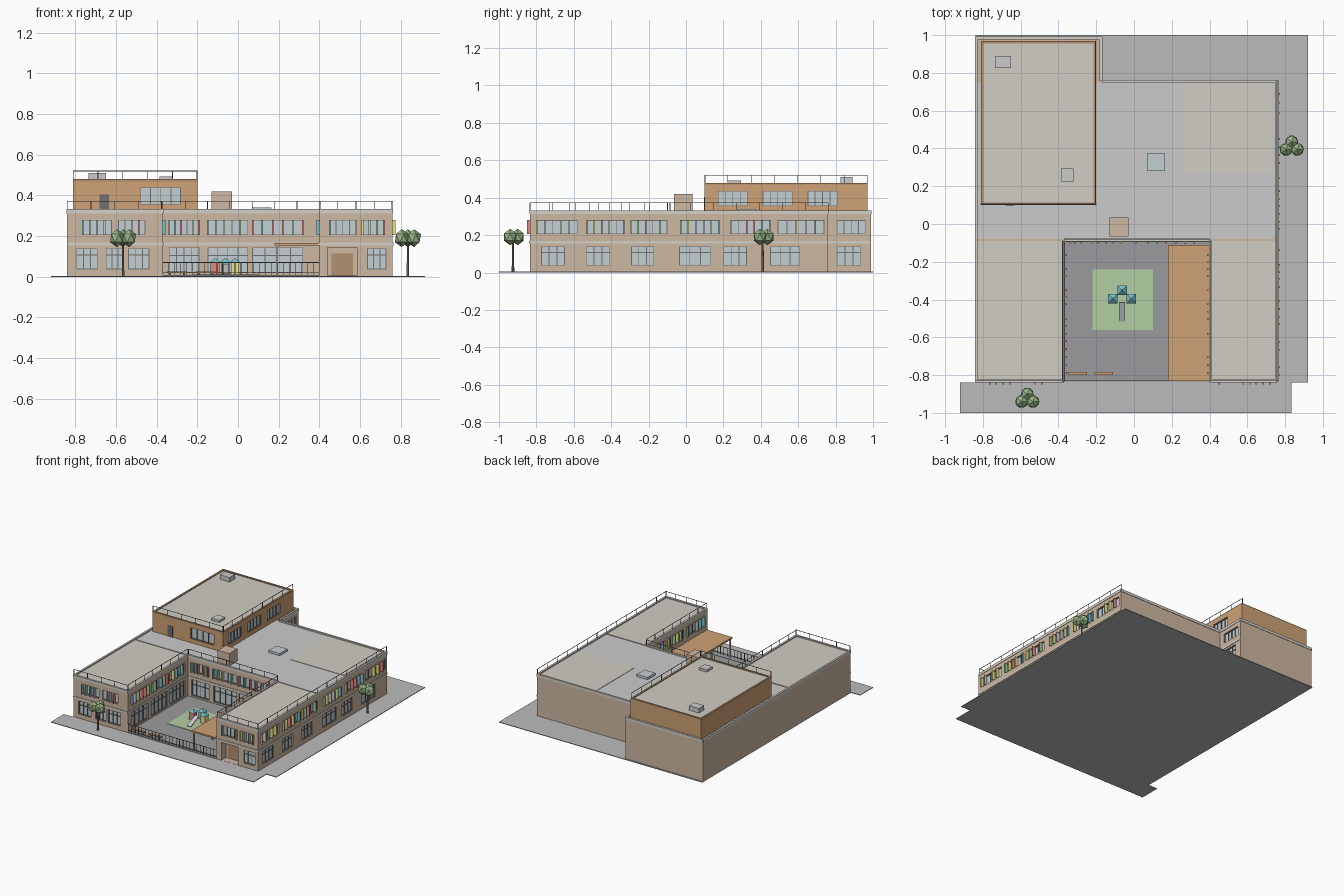
import bpy, bmesh, random
from mathutils import Matrix, Vector

if "Cube" in bpy.data.objects:
    bpy.data.objects.remove(bpy.data.objects["Cube"])
random.seed(4)

COL = dict(tan=(.62, .48, .36), orange=(.62, .36, .18), glass=(.55, .62, .64), frame=(.16, .16, .16),
           band=(.66, .63, .58), roof=(.64, .61, .56), light=(.68, .68, .67), pave=(.5, .5, .5),
           asphalt=(.33, .33, .34), grass=(.45, .62, .36), teal=(.2, .55, .6), red=(.78, .25, .22),
           yellow=(.85, .75, .25), green=(.35, .6, .3), leaf=(.33, .48, .25), trunk=(.25, .2, .16),
           brown=(.45, .28, .16))
mats = {}
for n, c in COL.items():
    mats[n] = bpy.data.materials.new(n)
    mats[n].diffuse_color = (*c, 1)
parts = {}


def bm_of(name, col):
    return parts.setdefault(name, (bmesh.new(), col))[0]


def box(name, col, x0, x1, y0, y1, z0, z1):
    m = Matrix.Translation(((x0+x1)/2, (y0+y1)/2, (z0+z1)/2)) @ \
        Matrix.Diagonal((abs(x1-x0), abs(y1-y0), abs(z1-z0), 1))
    bmesh.ops.create_cube(bm_of(name, col), size=1, matrix=m)


def prism(name, col, pts, z0, z1):
    bm = bm_of(name, col)
    f = bm.faces.new([bm.verts.new((x, y, z0)) for x, y in pts])
    g = bmesh.ops.extrude_face_region(bm, geom=[f])['geom']
    bmesh.ops.translate(bm, vec=(0, 0, z1-z0), verts=[v for v in g if isinstance(v, bmesh.types.BMVert)])
    bmesh.ops.recalc_face_normals(bm, faces=bm.faces)


# A facade is (axis of its normal, position, outward sign); d is the distance outward
def on(face, name, col, u0, u1, z0, z1, d0, d1):
    ax, p, s = face
    a, b = sorted((p+s*d0, p+s*d1))
    box(name, col, *((a, b, u0, u1) if ax == 'x' else (u0, u1, a, b)), z0, z1)


def window(face, u0, u1, z0, z1, panes, wall='walls', transom=False, fins=False):
    on(face, wall+'_cutter', 'tan', u0, u1, z0, z1, -.014, .02)
    on(face, 'window_glass', 'glass', u0, u1, z0, z1, -.016, -.011)
    for i in range(panes+1):
        u = u0+(u1-u0)*i/panes
        e = min(max(u, u0+.002), u1-.002)
        on(face, 'window_frames', 'frame', e-.002, e+.002, z0, z1, -.012, -.006)
        if fins and random.random() < .75:
            c = random.choice(['teal', 'red', 'yellow', 'green', 'light'])
            on(face, 'fins_'+c, c, e-.004, e+.004, z0, z1, -.012, .014)
    zs = [z0+.002, z1-.002] + ([z0+(z1-z0)*.68] if transom else [])
    for z in zs:
        on(face, 'window_frames', 'frame', u0, u1, z-.002, z+.002, -.012, -.006)


def railing(face, u0, u1, z0, z1, n, name='roof_railing', d=-.006, mid=False):
    for i in range(n+1):
        u = u0+(u1-u0)*i/n
        on(face, name, 'frame', u-.0015, u+.0015, z0, z1, d-.0015, d+.0015)
    for z in [z1] + ([z0+.012] if mid else []):
        on(face, name, 'frame', u0, u1, z-.0015, z+.0015, d-.0015, d+.0015)


X0, X1, Y0, YM, Y1 = -.84, .76, -.835, .76, .99
CL, CR, CB, BX, H = -.37, .40, -.09, -.17, .333
FRONT, RIGHT, REAR_R = ('y', Y0, -1), ('x', X1, 1), ('x', BX, 1)
C_BACK, C_LEFT, C_RIGHT = ('y', CB, -1), ('x', CL, 1), ('x', CR, -1)

# Ground, courtyard, lawn
prism('pavement', 'pave', [(-.92, -1), (.835, -1), (.835, -.84), (.92, -.84), (.92, 1), (X0, 1), (X0, -.84), (-.92, -.84)], 0, .005)
box('courtyard', 'asphalt', CL, CR, Y0, CB, .003, .009)
box('lawn', 'grass', -.22, .10, -.56, -.24, .009, .012)

# Main walls and roofs
plan = [(X0, Y0), (CL, Y0), (CL, CB), (CR, CB), (CR, Y0), (X1, Y0), (X1, YM), (BX, YM), (BX, Y1), (X0, Y1)]
prism('walls', 'tan', plan, .001, .32)
box('roof_left_wing', 'roof', X0+.01, CL-.01, Y0+.01, CB, .318, .325)
box('roof_right_wing', 'roof', CR+.01, X1-.01, Y0+.01, CB, .318, .325)
box('roof_main', 'light', X0+.01, X1-.01, CB+.01, YM-.01, .317, .323)
box('roof_patch', 'roof', .26, .73, .27, .745, .322, .326)
for i, (a, b) in enumerate(zip(plan, plan[1:]+plan[:1])):
    t = .012
    nx, ny = (b[1]-a[1]), -(b[0]-a[0])
    sx, sy = (nx > 0)-(nx < 0), (ny > 0)-(ny < 0)
    xs, ys = sorted((a[0], b[0])), sorted((a[1], b[1]))
    if sx:
        xs = sorted((a[0]-sx*t, a[0]+sx*.003))
    if sy:
        ys = sorted((a[1]-sy*t, a[1]+sy*.003))
    box('parapet_coping', 'band', *xs, *ys, .312, H)
    if i < 8:
        if sx:
            xs = sorted((a[0]-sx*.004, a[0]+sx*.004))
        if sy:
            ys = sorted((a[1]-sy*.004, a[1]+sy*.004))
        if i != 6:
            box('floor_band', 'band', *xs, *ys, .155, .168)

# Upper block
UX0, UX1, UY0, UY1 = -.81, -.2, .1, .97
U_FRONT, U_RIGHT = ('y', UY0, -1), ('x', UX1, 1)
box('upper_walls', 'orange', UX0, UX1, UY0, UY1, .318, .47)
box('upper_roof', 'roof', UX0+.01, UX1-.01, UY0+.01, UY1-.01, .468, .474)
for y in (UY0, UY1-.014):
    box('upper_rim', 'brown', UX0, UX1, y, y+.014, .469, .48)
for x in (UX0, UX1-.014):
    box('upper_rim', 'brown', x, x+.014, UY0, UY1, .469, .48)
window(U_FRONT, -.48, -.28, .355, .44, 4, 'upper_walls')
for u in (.17, .41, .65):
    window(U_RIGHT, u, u+.16, .355, .437, 4, 'upper_walls')
on(U_FRONT, 'roof_door', 'frame', -.68, -.635, .32, .405, -.002, .003)

# Street windows
for u0, u1 in ((-.795, -.69), (-.65, -.56), (-.54, -.435), (.635, .73)):
    window(FRONT, u0, u1, .037, .14, 3, transom=True)
for u0, u1, n in ((-.765, -.62, 4), (-.59, -.455, 4), (.45, .58, 4), (.61, .72, 3)):
    window(FRONT, u0, u1, .205, .28, n, fins=True)
for u0, u1 in ((-.775, -.647), (-.535, -.406), (-.294, -.17), (-.037, .134), (.2, .326), (.45, .61)):
    window(RIGHT, u0, u1, .037, .14, 3, transom=True)
for u0, u1 in ((-.8, -.58), (-.53, -.33), (-.294, -.1), (-.03, .176), (.24, .45), (.49, .74)):
    window(RIGHT, u0, u1, .205, .28, 5, fins=True)
window(REAR_R, .807, .936, .037, .14, 3, transom=True)
window(REAR_R, .807, .96, .205, .28, 4)

# Courtyard windows
for u0, u1 in ((-.34, -.19), (-.15, .05), (.07, .32)):
    window(C_BACK, u0, u1, .02, .145, 4, transom=True)
    window(C_BACK, u0, u1, .205, .28, 5, fins=True)
for f in (C_LEFT, C_RIGHT):
    for u0, u1 in ((-.79, -.58), (-.54, -.35), (-.31, -.13)):
        window(f, u0, u1, .02, .145, 4, transom=True)
        window(f, u0, u1, .205, .28, 5, fins=True)

# Entrance
on(FRONT, 'walls_cutter', 'tan', .44, .585, .006, .145, -.06, .02)
on(FRONT, 'entrance_door', 'brown', .46, .565, .005, .115, -.062, -.056)

# Railings and courtyard fence
railing(FRONT, X0, CL, H, .372, 4)
railing(FRONT, CR, X1, H, .372, 4)
railing(RIGHT, Y0, YM, H, .372, 13)
railing(C_BACK, CL, CR, H, .372, 7)
for f in (C_LEFT, C_RIGHT):
    railing(f, Y0, CB, H, .372, 7)
railing(U_FRONT, UX0, UX1, .48, .52, 5)
railing(U_RIGHT, UY0, UY1, .48, .52, 7)
railing(FRONT, CL, CR, .008, .07, 26, 'courtyard_fence', mid=True)

# Canopy, benches, roof units
box('canopy', 'orange', .18, CR, Y0+.005, -.11, .155, .167)
for y in (-.82, -.59, -.36, -.13):
    box('canopy_posts', 'light', .187, .197, y-.005, y+.005, .008, .156)
for x in (-.35, -.21):
    box('benches', 'orange', x, x+.1, -.8, -.783, .02, .027)
    for dx in (.01, .08):
        box('bench_legs', 'frame', x+dx, x+dx+.01, -.798, -.785, .008, .021)
box('chimney_block', 'tan', -.13, -.03, -.065, .035, .318, .42)
box('roof_light', 'glass', .07, .165, .28, .375, .318, .341)
box('upper_vent', 'light', -.735, -.65, .825, .89, .47, .51)
box('upper_hatch', 'light', -.387, -.32, .225, .295, .47, .492)

# Play towers and slide
for x, y, c in ((-.063, -.35, 'teal'), (-.112, -.395, 'red'), (-.015, -.395, 'yellow')):
    box('play_tower_'+c, c, x-.02, x+.02, y-.02, y+.02, .011, .072)
    bm = bm_of('play_roofs', 'teal')
    bmesh.ops.create_cone(bm, cap_ends=True, segments=4, radius1=.036, radius2=.003, depth=.02,
                          matrix=Matrix.Translation((x, y, .081)) @ Matrix.Rotation(.7854, 4, 'Z'))
m = Matrix.Translation((-.063, -.465, .037)) @ Matrix.Rotation(.42, 4, 'X')
bmesh.ops.create_cube(bm_of('slide', 'light'), size=1, matrix=m @ Matrix.Diagonal((.032, .11, .006, 1)))

# Trees
for x, y in ((-.565, -.925), (.835, .41)):
    bmesh.ops.create_cone(bm_of('tree_trunks', 'trunk'), cap_ends=True, segments=6, radius1=.007, radius2=.005,
                          depth=.17, matrix=Matrix.Translation((x, y, .088)))
    for dx, dy in ((0, .025), (-.03, -.015), (.03, -.015)):
        bmesh.ops.create_icosphere(bm_of('tree_crowns', 'leaf'), subdivisions=1, radius=.04,
                                   matrix=Matrix.Translation((x+dx, y+dy, .19)) @ Matrix.Diagonal((.95, .95, 1.1, 1)))

# Turn every part into an object
obs = {}
for name, (bm, col) in parts.items():
    me = bpy.data.meshes.new(name)
    bm.to_mesh(me)
    bm.free()
    me.materials.append(mats[col])
    obs[name] = bpy.data.objects.new(name, me)
    bpy.context.collection.objects.link(obs[name])

# Cut the window recesses
for name in ('walls', 'upper_walls'):
    cutter = obs[name+'_cutter']
    cutter.hide_render = True
    mod = obs[name].modifiers.new('openings', 'BOOLEAN')
    mod.operation, mod.solver, mod.object = 'DIFFERENCE', 'EXACT', cutter
    bpy.context.view_layer.update()
    ev = obs[name].evaluated_get(bpy.context.evaluated_depsgraph_get())
    me = bpy.data.meshes.new_from_object(ev)
    obs[name].modifiers.clear()
    obs[name].data = me
    bpy.data.objects.remove(cutter)

for m in bpy.data.materials:
    if m.users and not m.is_grease_pencil:
        m.use_nodes = True
        m.node_tree.nodes["Principled BSDF"].inputs["Base Color"].default_value = m.diffuse_color
